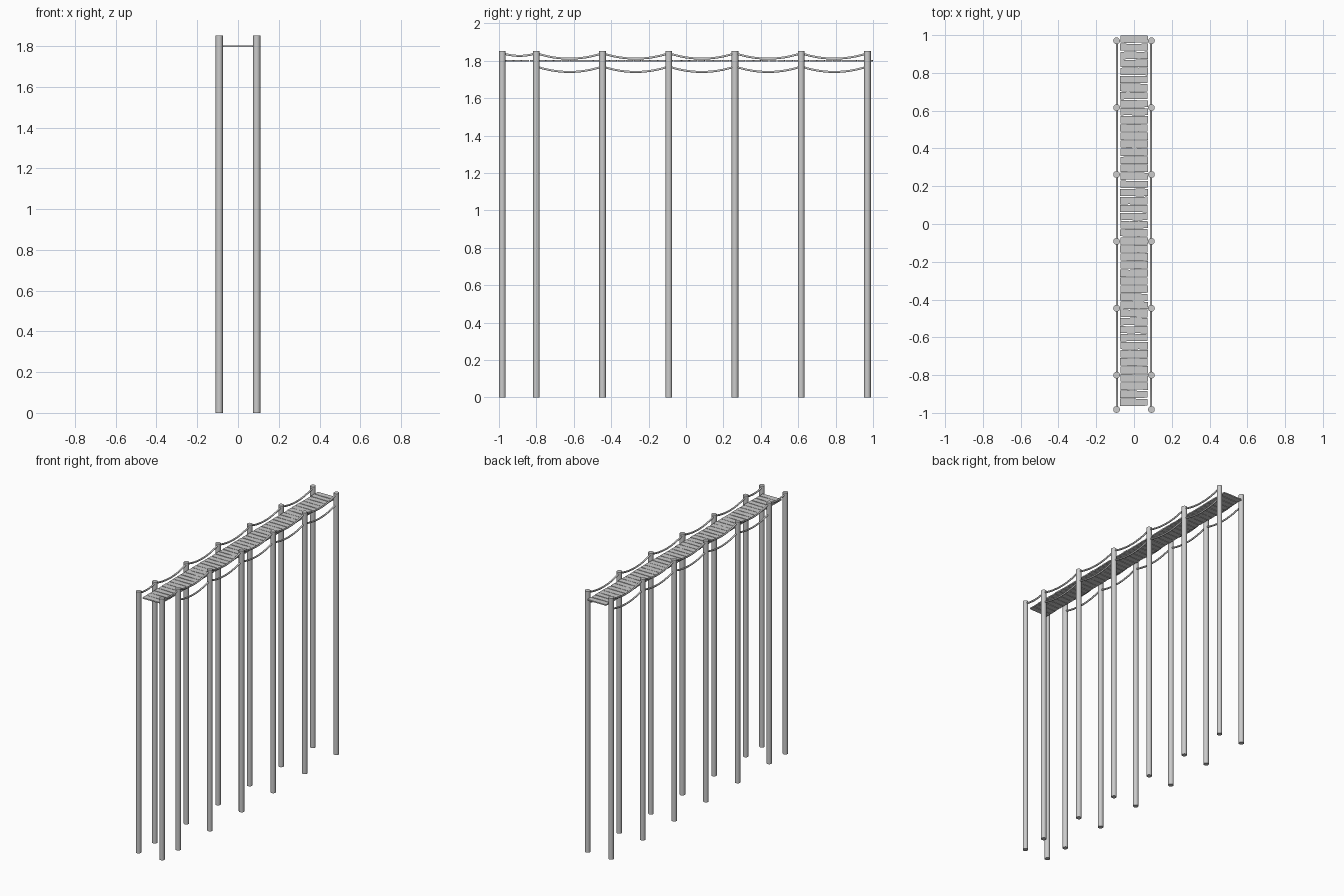
import bpy, bmesh, math, random

if "Cube" in bpy.data.objects:
    bpy.data.objects.remove(bpy.data.objects["Cube"])
random.seed(4)

POST_Y = [-0.982] + [-0.8 + 0.354 * k for k in range(6)]
POST_X, POST_R, POST_H = 0.092, 0.018, 1.852


def post(name, x, y):
    bpy.ops.mesh.primitive_cylinder_add(vertices=12, radius=POST_R, depth=POST_H,
                                        location=(x, y, POST_H / 2))
    ob = bpy.context.object
    ob.name = name
    bpy.ops.object.shade_smooth_by_angle(angle=math.radians(40))


def rope(name, x, spans, z):
    # one sagging curve per gap between neighbouring posts
    cu = bpy.data.curves.new(name, 'CURVE')
    cu.dimensions = '3D'
    cu.bevel_depth = 0.006
    cu.bevel_resolution = 1
    cu.use_fill_caps = True
    for y0, y1 in spans:
        sag = 0.029 if y1 - y0 > 0.3 else 0.014
        sp = cu.splines.new('POLY')
        n = 12
        sp.points.add(n)
        for i in range(n + 1):
            t = i / n
            sp.points[i].co = (x, y0 + (y1 - y0) * t, z - sag * 4 * t * (1 - t), 1)
    ob = bpy.data.objects.new(name, cu)
    bpy.context.collection.objects.link(ob)


# posts and hanging ropes on both sides
gaps = list(zip(POST_Y[:-1], POST_Y[1:]))
for side, s in (("left", -1), ("right", 1)):
    for i, y in enumerate(POST_Y):
        post(f"{side}_post_{i + 1}", s * POST_X, y)
    rope(f"{side}_upper_rope", s * 0.09, gaps, 1.84)
    rope(f"{side}_lower_rope", s * 0.09, gaps[1:], 1.769)

# deck of slightly uneven planks
COUNT, Y0, Y1 = 46, -0.965, 1.0
pitch = (Y1 - Y0) / COUNT
bm = bmesh.new()
for i in range(COUNT):
    yc = Y0 + pitch * (i + 0.5)
    shift = random.uniform(-0.002, 0.002)
    front, back = [], []
    for k in range(4):
        x = shift + 0.073 * (2 * k / 3 - 1)
        front.append((x, yc - pitch / 2 + random.uniform(0.0, 0.004)))
        back.append((x, yc + pitch / 2 - random.uniform(0.0, 0.004)))
    outline = front + back[::-1]
    face = bm.faces.new([bm.verts.new((x, y, 1.796)) for x, y in outline])
    up = bmesh.ops.extrude_face_region(bm, geom=[face])
    bmesh.ops.translate(bm, vec=(0, 0, 0.008),
                        verts=[v for v in up["geom"] if isinstance(v, bmesh.types.BMVert)])
bmesh.ops.recalc_face_normals(bm, faces=bm.faces)
me = bpy.data.meshes.new("deck_planks")
bm.to_mesh(me)
bm.free()
bpy.context.collection.objects.link(bpy.data.objects.new("deck_planks", me))
